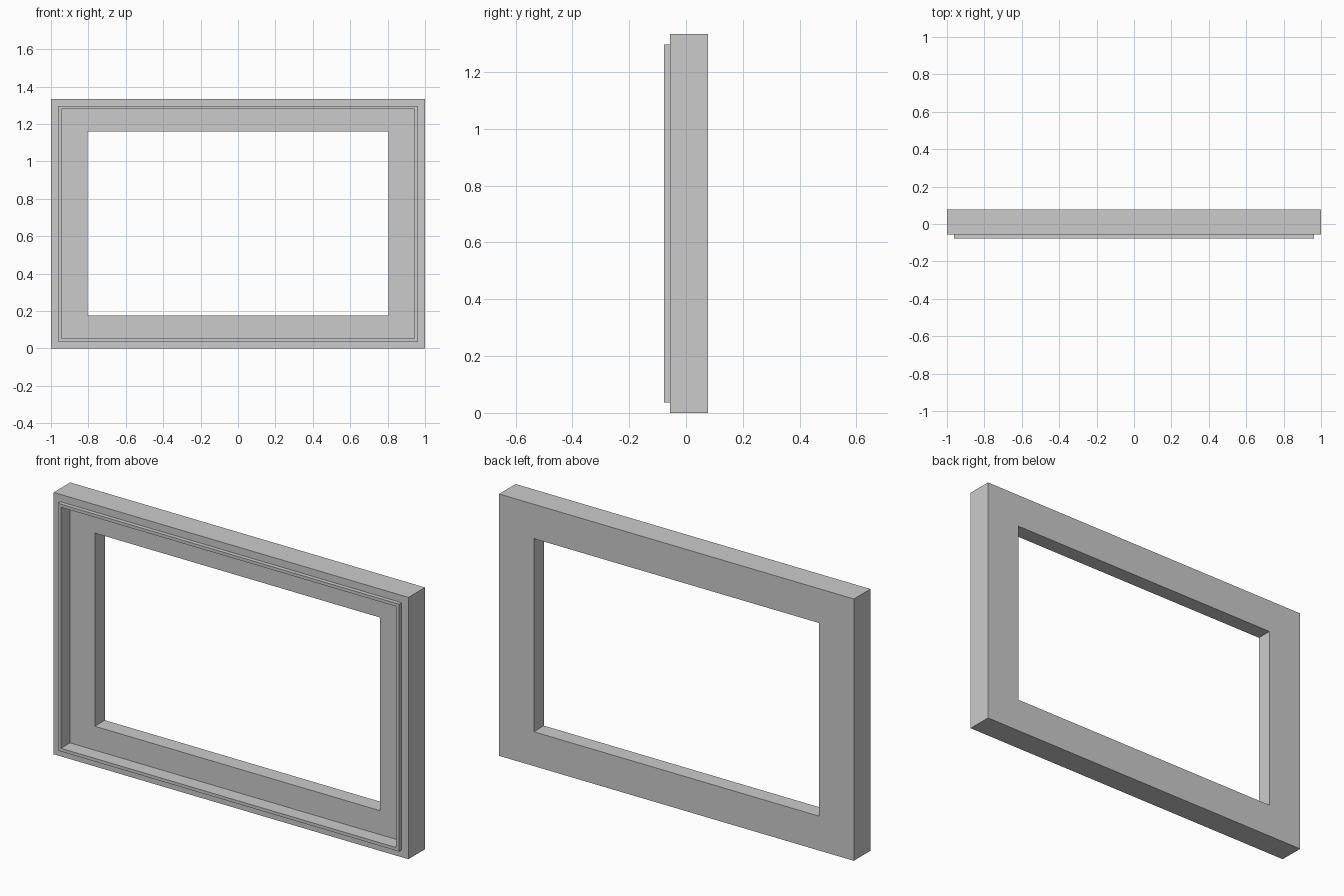
import bpy, bmesh

if "Cube" in bpy.data.objects:
    bpy.data.objects.remove(bpy.data.objects["Cube"])

ZC = 0.667  # height of the frame's centre

# Nested rectangular loops: (half width, half height, y), walked around the cross-section
loops = [
    (1.0, 0.667, 0.077),      # outer edge, back
    (1.0, 0.667, -0.056),     # outer edge, front
    (0.962, 0.630, -0.056),   # foot of raised lip
    (0.962, 0.630, -0.077),   # lip outer edge
    (0.944, 0.614, -0.077),   # lip inner edge
    (0.944, 0.614, -0.004),   # recess floor, outer
    (0.804, 0.492, -0.004),   # opening, front
    (0.804, 0.492, 0.077),    # opening, back
]

# Picture frame body: bridge each loop to the next, closing back on the first
bm = bmesh.new()
rings = [[bm.verts.new((sx * w, y, ZC + sz * h))
          for sx, sz in ((-1, -1), (1, -1), (1, 1), (-1, 1))]
         for w, h, y in loops]
for i, a in enumerate(rings):
    b = rings[(i + 1) % len(rings)]
    for j in range(4):
        k = (j + 1) % 4
        bm.faces.new((a[j], a[k], b[k], b[j]))
bmesh.ops.recalc_face_normals(bm, faces=bm.faces)

mesh = bpy.data.meshes.new("frame")
bm.to_mesh(mesh)
bm.free()
frame = bpy.data.objects.new("frame", mesh)
bpy.context.collection.objects.link(frame)
